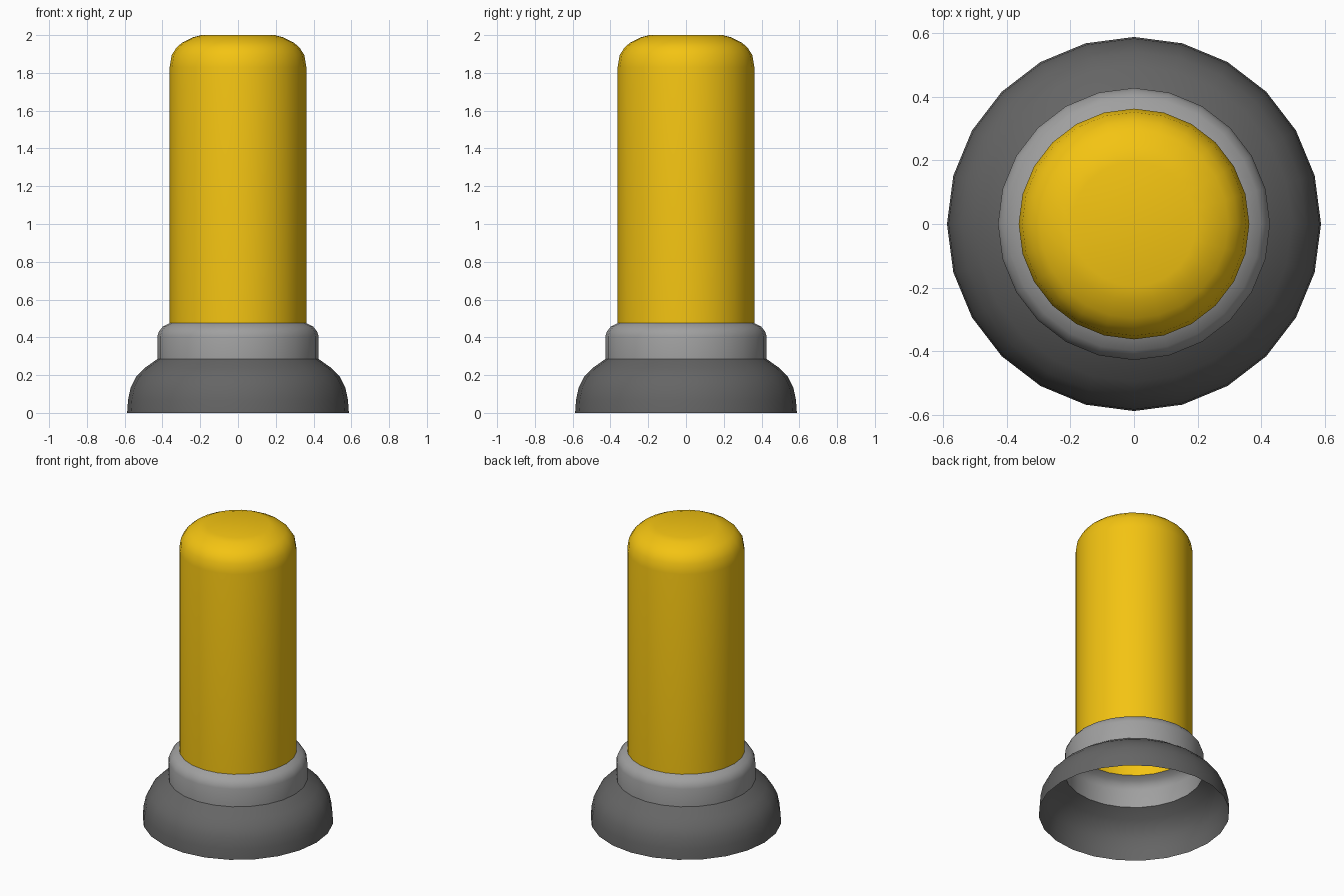
import bpy, bmesh, math

if "Cube" in bpy.data.objects:
    bpy.data.objects.remove(bpy.data.objects["Cube"])

SIDES = 24


def material(name, color):
    mat = bpy.data.materials.new(name)
    mat.diffuse_color = (*color, 1)
    mat.use_nodes = True
    mat.node_tree.nodes["Principled BSDF"].inputs["Base Color"].default_value = mat.diffuse_color
    return mat


def lathe(name, profile, mat=None, capped=False):
    """Revolve (radius, height) points around z, open below."""
    bm = bmesh.new()
    rings = []
    for r, z in profile:
        rings.append([bm.verts.new((r * math.cos(math.tau * i / SIDES),
                                    r * math.sin(math.tau * i / SIDES), z))
                      for i in range(SIDES)])
    for low, high in zip(rings, rings[1:]):
        for i in range(SIDES):
            j = (i + 1) % SIDES
            bm.faces.new((low[i], low[j], high[j], high[i]))
    if capped:
        bm.faces.new(rings[-1])
    mesh = bpy.data.meshes.new(name)
    bm.to_mesh(mesh)
    bm.free()
    obj = bpy.data.objects.new(name, mesh)
    bpy.context.collection.objects.link(obj)
    if mat:
        mesh.materials.append(mat)
    bpy.ops.object.select_all(action='DESELECT')
    obj.select_set(True)
    bpy.context.view_layer.objects.active = obj
    bpy.ops.object.shade_smooth_by_angle(angle=math.radians(40))
    return obj


yellow = material("yellow", (0.9, 0.55, 0.006))
dark = material("dark_grey", (0.13, 0.13, 0.13))
light = material("light_grey", (0.35, 0.35, 0.35))

# Flared skirt at the foot
lathe("base_skirt", [(0.587, 0), (0.582, 0.07), (0.568, 0.135),
                     (0.54, 0.19), (0.495, 0.237), (0.427, 0.285)], dark)

# Collar with rounded upper edge
lathe("collar", [(0.427, 0.285), (0.427, 0.405), (0.418, 0.432),
                 (0.398, 0.457), (0.362, 0.475)], light)

# Hollow post with rounded top
lathe("post", [(0.362, 0.475), (0.362, 1.83), (0.351, 1.895),
               (0.325, 1.935), (0.296, 1.96), (0.24, 1.988),
               (0.195, 2.0)], yellow, capped=True)
